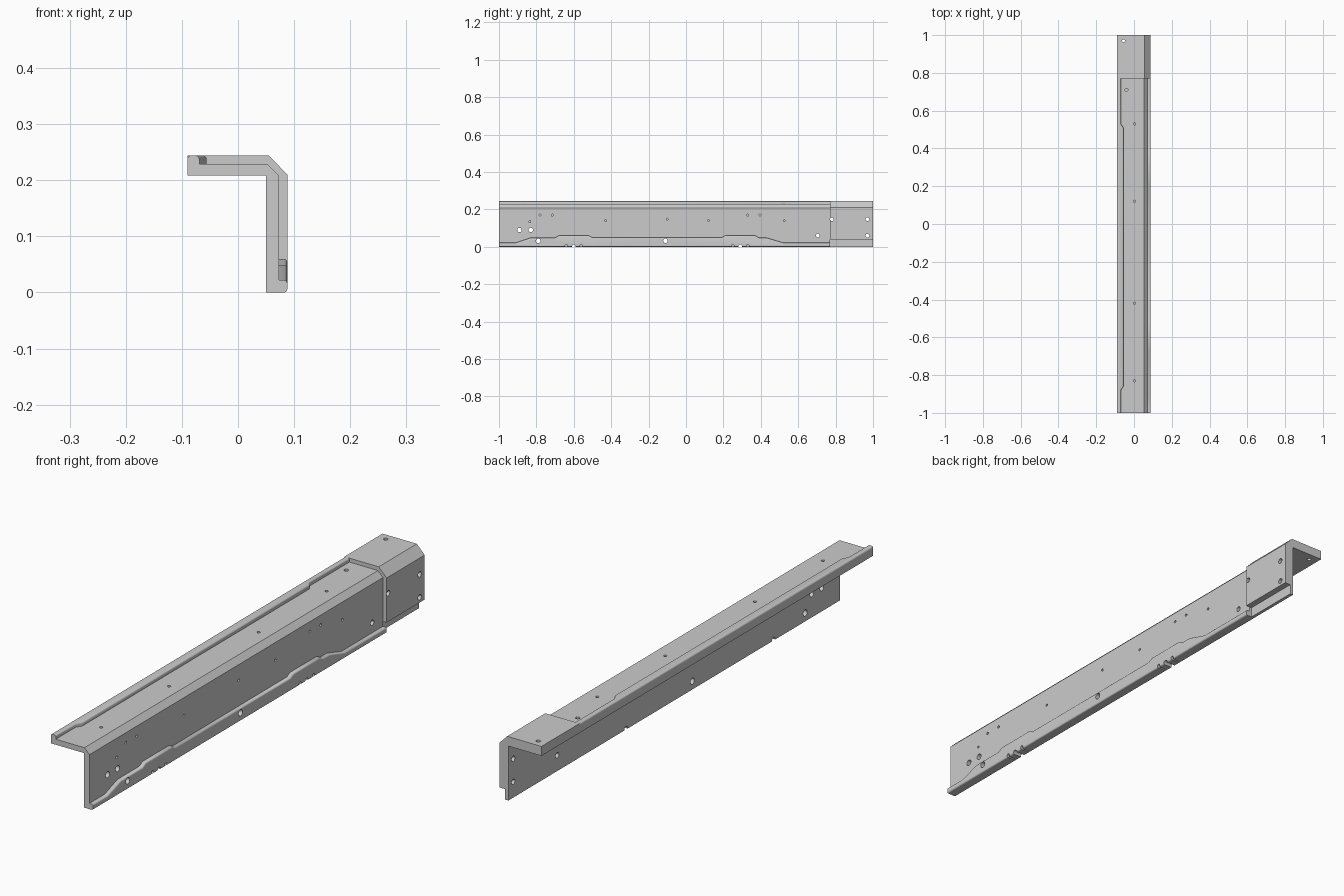
import bpy, bmesh
from math import radians
from mathutils import Matrix, Vector

if "Cube" in bpy.data.objects:
    bpy.data.objects.remove(bpy.data.objects["Cube"], do_unlink=True)

grey = bpy.data.materials.new("plain grey")
grey.use_nodes = True
GREY = (0.6, 0.6, 0.6, 1)
grey.diffuse_color = GREY
grey.node_tree.nodes["Principled BSDF"].inputs["Base Color"].default_value = GREY

OUT, TOP = 0.088, 0.244      # outer side face and outer top face
SEAM = 0.77                  # where the rail meets the end block


def add_object(name, bm):
    bmesh.ops.recalc_face_normals(bm, faces=bm.faces)
    mesh = bpy.data.meshes.new(name)
    bm.to_mesh(mesh)
    bm.free()
    mesh.materials.append(grey)
    obj = bpy.data.objects.new(name, mesh)
    bpy.context.collection.objects.link(obj)
    return obj


def prism(points, offset):
    """Extrude a flat outline of 3D points along an offset."""
    bm = bmesh.new()
    face = bm.faces.new([bm.verts.new(p) for p in points])
    made = bmesh.ops.extrude_face_region(bm, geom=[face], use_keep_orig=True)
    verts = [g for g in made["geom"] if isinstance(g, bmesh.types.BMVert)]
    bmesh.ops.translate(bm, verts=verts, vec=offset)
    return bm


def angle_bar(name, section, y0, y1):
    return add_object(name, prism([(x, y0, z) for x, z in section], (0, y1 - y0, 0)))


def lip(name, points, offset, axis, level):
    """Raised rim with its long outer edges rounded."""
    bm = prism(points, offset)
    edges = [e for e in bm.edges
             if all(abs(v.co[axis] - level) < 1e-5 for v in e.verts)
             and abs(e.verts[0].co.y - e.verts[1].co.y) > 1e-4]
    bmesh.ops.bevel(bm, geom=edges, offset=0.006, segments=3, profile=0.5,
                    affect='EDGES', clamp_overlap=True)
    return add_object(name, bm)


# Thin angled rail
rail = angle_bar("rail", [(-0.09, 0.208), (-0.09, 0.229), (0.052, 0.229), (0.073, 0.208),
                          (0.073, 0), (0.05, 0), (0.05, 0.208)], -1, SEAM)

# Thicker end block with a rebated foot
block = angle_bar("end_block", [(-0.09, 0.208), (-0.09, TOP), (0.055, TOP), (OUT, 0.21),
                                (OUT, 0.04), (0.063, 0.04), (0.063, 0), (0.05, 0),
                                (0.05, 0.208)], SEAM, 1)

# Stepped lip along the foot of the side flange
steps = [(-1, 0.022), (-0.91, 0.022), (-0.83, 0.049), (-0.7, 0.049), (-0.68, 0.06),
         (-0.52, 0.06), (-0.5, 0.05), (0.19, 0.05), (0.21, 0.06), (0.37, 0.06),
         (0.39, 0.049), (0.43, 0.049), (0.52, 0.022), (SEAM, 0.022)]
outline = [(-1, 0)] + steps + [(SEAM, 0)]
side_lip = lip("side_lip", [(0.07, y, z) for y, z in outline], (OUT - 0.07, 0, 0), 0, OUT)

# Stepped lip along the edge of the top flange
outline = [(-0.09, -1), (-0.069, -1), (-0.069, -0.88), (-0.056, -0.86), (-0.056, 0.51),
           (-0.069, 0.53), (-0.069, SEAM), (-0.09, SEAM)]
top_lip = lip("top_lip", [(x, y, 0.226) for x, y in outline], (0, 0, TOP - 0.226), 2, TOP)

# Drill holes: start point on the surface side, direction, radius, depth
drill = bmesh.new()


def hole(start, direction, radius, depth):
    d = Vector(direction)
    turn = d.to_track_quat('Z', 'Y').to_matrix().to_4x4()
    place = Matrix.Translation(Vector(start) + d * depth / 2) @ turn
    bmesh.ops.create_cone(drill, cap_ends=True, segments=16, radius1=radius,
                          radius2=radius, depth=depth, matrix=place)


def side_hole(y, z, radius, depth=0.1):
    hole((0.12, y, z), (-1, 0, 0), radius, depth)


BLIND = 0.06
# Large side holes, the block's fixing holes and the small blind holes
for y, z in [(-0.89, 0.09), (-0.83, 0.09), (-0.79, 0.032), (-0.11, 0.032)]:
    side_hole(y, z, 0.012)
for y, z in [(0.705, 0.06), (0.78, 0.148), (0.97, 0.148), (0.97, 0.06)]:
    side_hole(y, z, 0.01)
for y, z in [(-0.835, 0.135), (-0.78, 0.17), (-0.715, 0.17), (-0.43, 0.14), (-0.1, 0.148),
             (0.12, 0.14), (0.33, 0.17), (0.395, 0.17), (0.525, 0.14)]:
    side_hole(y, z, 0.005, BLIND)

# Notches in the foot
for y in (-0.6, 0.29):
    side_hole(y, 0.002, 0.01)
    for shift in (-0.04, 0.04):
        side_hole(y + shift, 0.006, 0.007, BLIND)

# Holes in the top flange
hole((-0.055, 0.97, 0.3), (0, 0, -1), 0.008, 0.15)
hole((-0.04, 0.71, 0.3), (0, 0, -1), 0.008, 0.085)
for y in (0.53, 0.12, -0.42, -0.83):
    hole((0.003, y, 0.3), (0, 0, -1), 0.006, 0.085)

cutter = add_object("hole_cutter", drill)
cutter.hide_render = True

for part in (rail, block, side_lip, top_lip):
    cut = part.modifiers.new("holes", 'BOOLEAN')
    cut.operation = 'DIFFERENCE'
    cut.solver = 'EXACT'
    cut.object = cutter
    bpy.context.view_layer.objects.active = part
    part.select_set(True)
    bpy.ops.object.modifier_apply(modifier=cut.name)

# Smooth rounded edges, keep folds crisp
cutter.select_set(False)
bpy.ops.object.shade_smooth_by_angle(angle=radians(32))
bpy.data.objects.remove(cutter, do_unlink=True)
